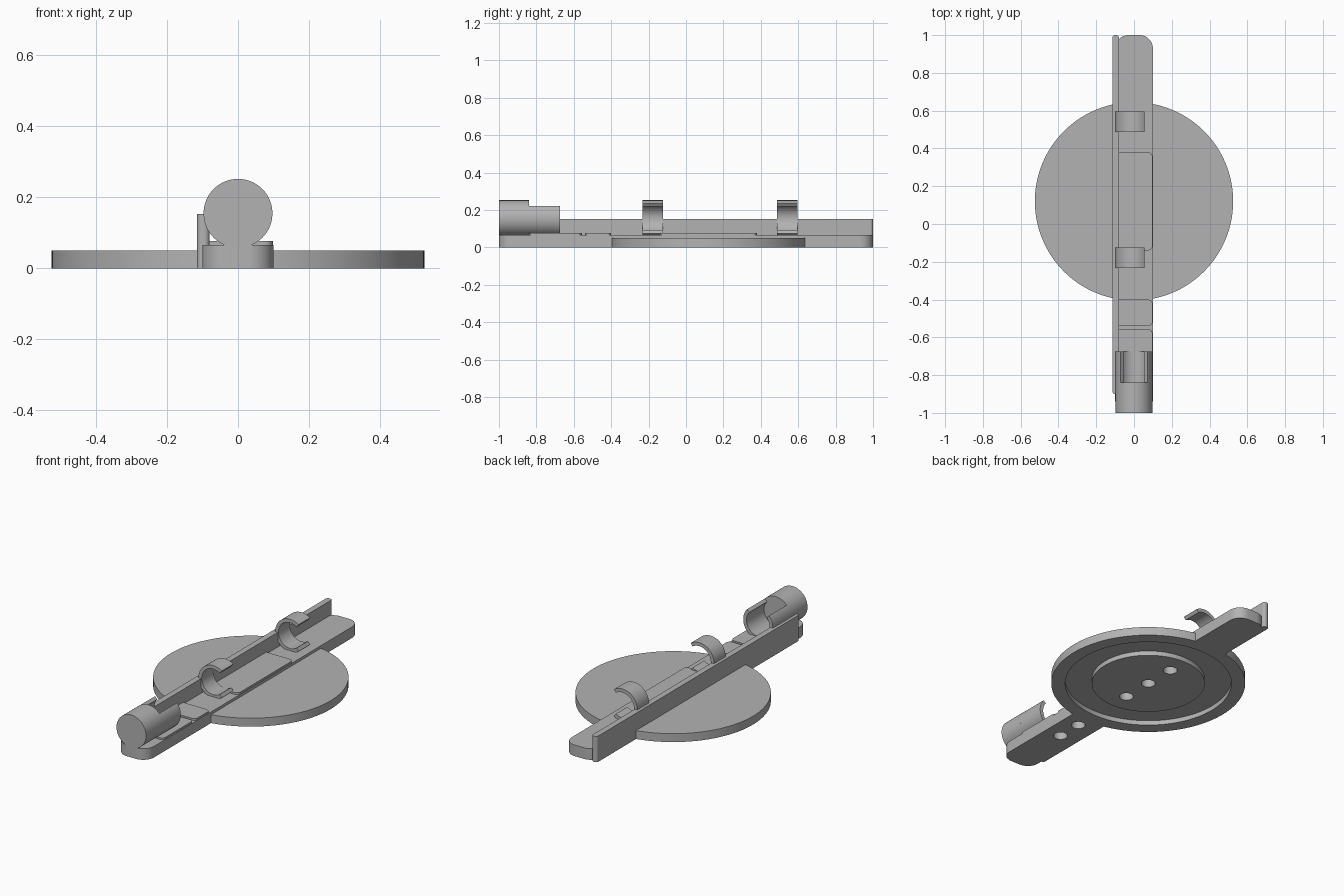
import bpy
import bmesh
from math import cos, sin, pi, radians

cube = bpy.data.objects.get("Cube")
if cube:
    bpy.data.objects.remove(cube, do_unlink=True)

grey = bpy.data.materials.new("plain grey")
grey.use_nodes = True
grey.diffuse_color = (0.45, 0.45, 0.45, 1)
grey.node_tree.nodes["Principled BSDF"].inputs["Base Color"].default_value = (0.45, 0.45, 0.45, 1)


def extrude(name, outline, low, high, axis="z"):
    """Solid from an outline: (x, y) raised along z, or (x, z) run along y."""
    bm = bmesh.new()

    def ring(level):
        return [bm.verts.new((a, b, level) if axis == "z" else (a, level, b)) for a, b in outline]

    start, end = ring(low), ring(high)
    bm.faces.new(start)
    bm.faces.new(end)
    for i in range(len(outline)):
        j = (i + 1) % len(outline)
        bm.faces.new((start[i], start[j], end[j], end[i]))
    bmesh.ops.recalc_face_normals(bm, faces=bm.faces)
    mesh = bpy.data.meshes.new(name)
    bm.to_mesh(mesh)
    bm.free()
    mesh.materials.append(grey)
    obj = bpy.data.objects.new(name, mesh)
    bpy.context.collection.objects.link(obj)
    return obj


def arc(cx, cy, r, a0, a1, steps):
    angles = [radians(a0 + (a1 - a0) * i / steps) for i in range(steps + 1)]
    return [(cx + r * cos(a), cy + r * sin(a)) for a in angles]


def circle(cx, cy, r, steps=96):
    return arc(cx, cy, r, 0, 360, steps)[:-1]


def rounded(x0, x1, y0, y1, right, left):
    """Rectangle with its own corner radius on the right and left sides."""
    points = []
    corners = [(x1, y1, right, 0), (x0, y1, left, 90), (x0, y0, left, 180), (x1, y0, right, 270)]
    for x, y, r, a in corners:
        if r == 0:
            points.append((x, y))
            continue
        cx = x - r if x == x1 else x + r
        cy = y - r if y == y1 else y + r
        points += arc(cx, cy, r, a, a + 90, 10)
    return points


def split_ring(outer, inner, a0, a1):
    return arc(0, AXIS, outer, a0, a1, 64) + arc(0, AXIS, inner, a1, a0, 64)


def cut(obj, cutter):
    mod = obj.modifiers.new("cut", "BOOLEAN")
    mod.operation = "DIFFERENCE"
    mod.solver = "EXACT"
    mod.object = cutter
    bpy.context.view_layer.objects.active = obj
    bpy.ops.object.modifier_apply(modifier=mod.name)


AXIS, TUBE, BORE = 0.155, 0.097, 0.076
DISC_Y = 0.12

# Round base, long bar and side wall
disc = extrude("base_disc", circle(0, DISC_Y, 0.525, 128), 0, 0.05)
bar = extrude("long_bar", rounded(-0.1, 0.1, -1, 1, 0.07, 0.07), 0, 0.066)
wall = extrude("side_wall", rounded(-0.115, -0.08, -0.9, 1, 0.015, 0.015), 0, 0.153)
parts = [disc, bar, wall]

# Thin raised pads on the bar
for name, y0, y1 in (("middle_pad", -0.14, 0.38), ("front_pad", -0.54, -0.4), ("end_pad", -0.84, -0.557)):
    parts.append(extrude(name, rounded(-0.09, 0.098, y0, y1, 0.025, 0), 0.06, 0.077))

# Open clips facing the left side
for name, y0 in (("front_clip", -0.232), ("back_clip", 0.487)):
    parts.append(extrude(name, split_ring(TUBE, BORE, 55, 305), y0, y0 + 0.108, "y"))

# Closed end cap and the cup open at its top
parts.append(extrude("end_cap", circle(0, AXIS, TUBE), -1, -0.84, "y"))
parts.append(extrude("end_cup", split_ring(TUBE, BORE, 138, 402), -0.841, -0.675, "y"))

# Ring groove under the base
groove = extrude("groove_cutter", circle(0, DISC_Y, 0.45, 128), -0.05, 0.027)
core = extrude("core_cutter", circle(0, DISC_Y, 0.306, 128), -0.1, 0.1)
cut(groove, core)
cutters = [groove, core]
for obj in (disc, bar, wall):
    cut(obj, groove)

# Blind round holes along the underside
for y in (-0.62, -0.47, DISC_Y - 0.185, DISC_Y, DISC_Y + 0.185):
    hole = extrude("hole_cutter", circle(0, y, 0.038, 32), -0.05, 0.056)
    cutters.append(hole)
    cut(bar, hole)
    if y > -0.3:
        cut(disc, hole)

for obj in cutters:
    bpy.data.objects.remove(obj, do_unlink=True)

# Smooth curved sides, crisp edges
bpy.ops.object.select_all(action="DESELECT")
for obj in parts:
    obj.select_set(True)
bpy.context.view_layer.objects.active = disc
bpy.ops.object.shade_smooth_by_angle(angle=radians(30))
